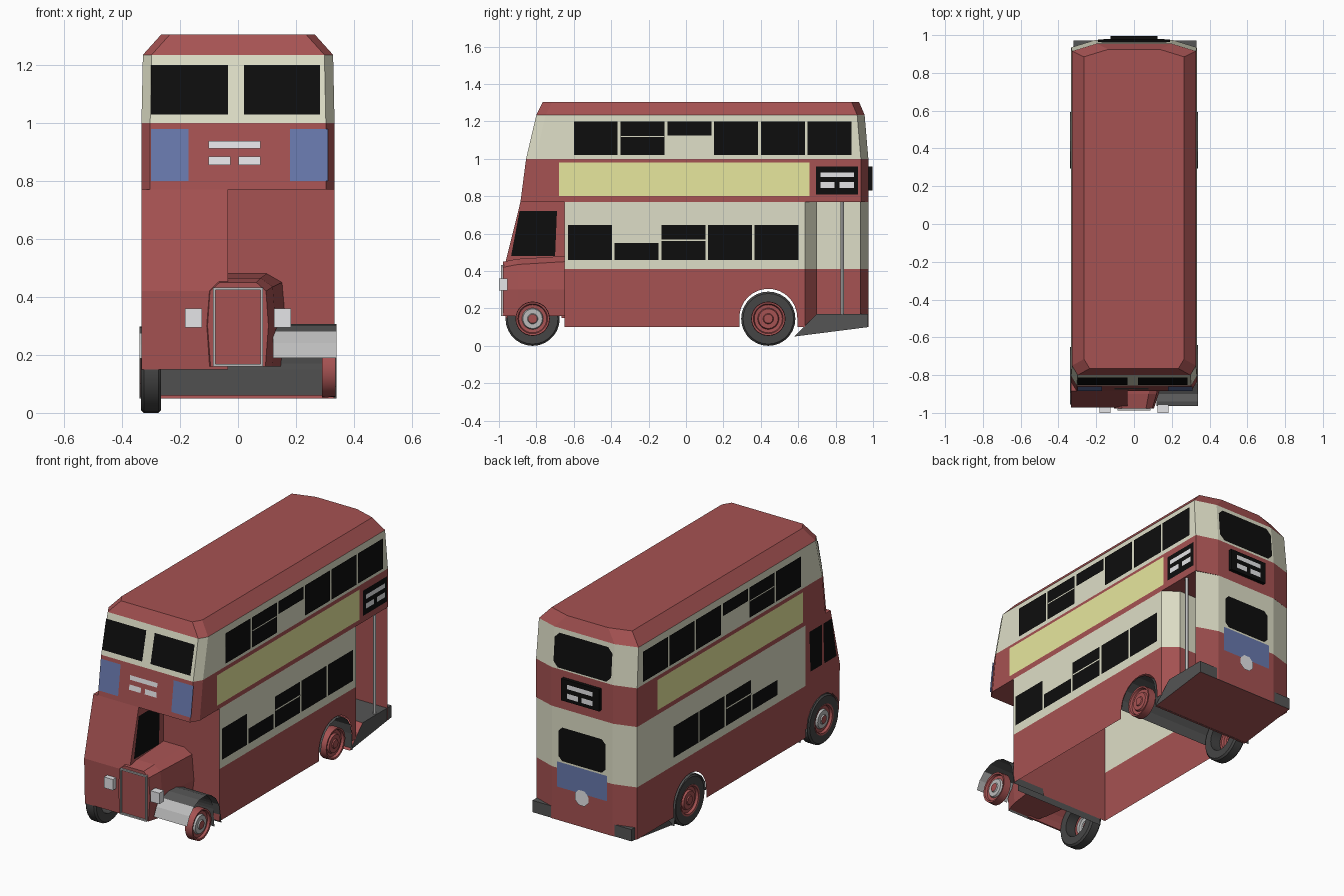
import bpy, bmesh
from math import sin, cos, pi
from mathutils import Vector

if "Cube" in bpy.data.objects:
    bpy.data.objects.remove(bpy.data.objects["Cube"])

COLOURS = {
    "red": (.38, .085, .085), "cream": (.73, .73, .57), "black": (.004, .004, .004),
    "yellow": (.85, .85, .36), "blue": (.14, .19, .42), "white": (.8, .8, .82),
    "dark_grey": (.09, .09, .09), "light_grey": (.5, .5, .5), "tyre_black": (.06, .06, .06),
}
NAMES = list(COLOURS)
MATS = []
for name, rgb in COLOURS.items():
    m = bpy.data.materials.new(name)
    m.use_nodes = True
    m.diffuse_color = (*rgb, 1)
    m.node_tree.nodes["Principled BSDF"].inputs["Base Color"].default_value = (*rgb, 1)
    MATS.append(m)


def finish(name, bm, rule, recalc=True, smooth=False):
    """Turn a bmesh into an object; rule is a colour or a function of a face."""
    if recalc:
        bmesh.ops.recalc_face_normals(bm, faces=bm.faces)
    bm.normal_update()
    for f in bm.faces:
        f.material_index = NAMES.index(rule if isinstance(rule, str) else rule(f))
    me = bpy.data.meshes.new(name)
    bm.to_mesh(me)
    bm.free()
    for m in MATS:
        me.materials.append(m)
    ob = bpy.data.objects.new(name, me)
    bpy.context.collection.objects.link(ob)
    if smooth:
        bpy.ops.object.select_all(action='DESELECT')
        ob.select_set(True)
        bpy.context.view_layer.objects.active = ob
        bpy.ops.object.shade_smooth_by_angle()
    return ob


def poly(bm, pts):
    return bm.faces.new([bm.verts.new(p) for p in pts])


def loft(name, rings, rule, caps=True):
    bm = bmesh.new()
    vs = [[bm.verts.new(p) for p in ring] for ring in rings]
    n = len(vs[0])
    for a, b in zip(vs, vs[1:]):
        for i in range(n):
            bm.faces.new((a[i], a[(i + 1) % n], b[(i + 1) % n], b[i]))
    if caps:
        bm.faces.new(vs[0])
        bm.faces.new(vs[-1])
    return finish(name, bm, rule)


def prism(name, yz, x0, x1, rule):
    return loft(name, [[(x, y, z) for y, z in yz] for x in (x0, x1)], rule)


def box(name, x, y, z, rule):
    prism(name, [(y[0], z[0]), (y[1], z[0]), (y[1], z[1]), (y[0], z[1])], x[0], x[1], rule)


def lathe(name, y, z, profile, rule, steps=28):
    """Spin (x, radius) points about an axle."""
    bm = bmesh.new()
    rows = [[bm.verts.new((x, y + r * cos(2 * pi * i / steps), z + r * sin(2 * pi * i / steps)))
             for i in range(steps)] for x, r in profile]
    for a, b in zip(rows, rows[1:]):
        for i in range(steps):
            j = (i + 1) % steps
            bm.faces.new((a[i], a[j], b[j], b[i]))
    bmesh.ops.remove_doubles(bm, verts=bm.verts, dist=.0001)
    return finish(name, bm, rule, smooth=True)


# Upper deck and roof
HW = .333
LEVELS = [(.77, -.885, .975, HW), (1.0, -.855, .975, HW), (1.235, -.80, .955, .328), (1.305, -.765, .925, .265)]


def plan(z, yf, yr, w):
    half = [(w, yf + .05), (w, yr - .04), (w - .13, yr)]
    pts = [(w - .03, yf)] + half
    return [(x, y, z) for x, y in pts] + [(-x, y, z) for x, y in reversed(pts)]


loft("upper_deck", [plan(*l) for l in LEVELS],
     lambda f: "cream" if 1.0 < f.calc_center_median().z < 1.235 and abs(f.normal.z) < .6 else "red")

# Lower deck walls, open underneath, with a rear entrance recess
outline = [(-HW, -.65), (HW, -.65), (HW, .635), (.25, .70), (-.2, .70), (-.2, .93),
           (HW, .93), (.2, .975), (-.2, .975), (-HW, .935)]
bm = bmesh.new()
for p, q in zip(outline, outline[1:] + outline[:1]):
    bottom = [(*p, .1)]
    if p[0] == q[0] and abs(p[1] - q[1]) > 1:
        s = 1 if q[1] > p[1] else -1
        bottom.append((p[0], .44 - s * .155, .1))
        for i in range(17):
            a = pi - pi * i / 16
            bottom.append((p[0], .44 + s * .155 * cos(a), .15 + .155 * sin(a)))
        bottom.append((p[0], .44 + s * .155, .1))
    poly(bm, bottom + [(*q, .1), (*q, .77), (*p, .77)])
bmesh.ops.bisect_plane(bm, geom=bm.verts[:] + bm.edges[:] + bm.faces[:], plane_co=(0, 0, .41), plane_no=(0, 0, 1))
finish("lower_deck", bm,
       lambda f: "cream" if f.calc_center_median().z > .42 and f.normal.y > -.9 else "red", recalc=False)

# Entrance platform and pole
prism("platform", [(.58, .05), (.70, .17), (.972, .17), (.972, .10)], -.32, .331,
      lambda f: "red" if f.normal.z < -.5 or f.normal.y < -.3 else "dark_grey")
bm = bmesh.new()
bmesh.ops.create_cone(bm, segments=12, radius1=.009, radius2=.009, depth=.6)
bmesh.ops.translate(bm, verts=bm.verts, vec=(.315, .835, .47))
finish("platform_pole", bm, "light_grey", smooth=True)

# Driver's cab with wheel arch
arch = [(-.81 + .145 * cos(pi * i / 12), .15 + .145 * sin(pi * i / 12)) for i in range(13)]
prism("cab", arch + [(-.965, .15), (-.972, .42), (-.885, .77), (-.65, .77), (-.65, .15)], -HW, -.035, "red")

# Bonnet, radiator surround and headlamps


def bonnet_ring(y, w, low, top):
    half = [(w * .9, low), (w, low + .14), (w * .92, top - .03), (w * .6, top)]
    return [(x, y, z) for x, z in half] + [(-x, y, z) for x, z in reversed(half)]


loft("bonnet", [bonnet_ring(-.978, .105, .16, .45), bonnet_ring(-.9, .13, .16, .465),
                bonnet_ring(-.65, .165, .16, .48)], "red")
for s in (-1, 1):
    box("radiator_side", sorted((s * .078, s * .087)), (-.988, -.97), (.16, .432), "light_grey")
    box("headlamp", (s * .153 - .029, s * .153 + .029), (-1, -.955), (.295, .36), "white")
for z in (.16, .423):
    box("radiator_bar", (-.087, .087), (-.988, -.97), (z, z + .009), "light_grey")


# Mudguards and arch liners
def guard(name, y, r, x0, x1, a0, a1, legs, rule):
    pts = [(y + r * cos(a0 + (a1 - a0) * i / 8), .15 + r * sin(a0 + (a1 - a0) * i / 8)) for i in range(9)]
    pts += legs
    bm = bmesh.new()
    for (ya, za), (yb, zb) in zip(pts, pts[1:]):
        poly(bm, [(x0, ya, za), (x1, ya, za), (x1, yb, zb), (x0, yb, zb)])
    bmesh.ops.remove_doubles(bm, verts=bm.verts, dist=.0001)
    finish(name, bm, rule)


def guard_colour(f):
    c = f.calc_center_median()
    return "light_grey" if c.y < -.86 and c.z < .28 else "dark_grey"


guard("rear_arch_liner", .44, .146, -.339, .339, pi, 0, [(.592, .05)], "dark_grey")
guard("front_mudguard_left", -.81, .158, .12, .339, pi * .92, 0, [(-.64, .09)], guard_colour)
guard("front_mudguard_right", -.81, .15, -.339, -.27, pi * .92, 0, [(-.65, .1)], guard_colour)
guard("front_arch_liner", -.81, .15, -.3, .3, pi / 3, 0, [(-.65, .06)], "dark_grey")

# Wheels
for y, place in ((-.82, "front"), (.44, "rear")):
    def hub(f, y=y, place=place):
        c = f.calc_center_median()
        r = (Vector((0, y, .145)) - Vector((0, c.y, c.z))).length
        return "light_grey" if place == "front" and .025 < r < .055 else "red"
    lathe(place + "_tyre", y, .145, [(-.265, .088), (-.265, .135), (-.275, .145), (-.325, .145),
                                     (-.335, .135), (-.335, .088), (-.265, .088)], "tyre_black")
    for s in (-1, 1):
        lathe(place + "_wheel", y, .145, [(s * .29, .092), (s * .336, .09), (s * .334, .08), (s * .32, .075),
                                          (s * .318, .057), (s * .33, .052), (s * .33, .028),
                                          (s * .336, .024), (s * .336, 0)], hub)


# Painted plates laid on each face
def edge(z, k):
    z = max(z, LEVELS[0][0])
    for a, b in zip(LEVELS, LEVELS[1:]):
        if z <= b[0]:
            return a[k] + (b[k] - a[k]) * (z - a[0]) / (b[0] - a[0])


FACES = {
    "front": lambda u, z, d: (u, edge(z, 1) - d, z),
    "rear": lambda u, z, d: (u, edge(z, 2) + d, z),
    "left": lambda u, z, d: (HW + d, u, z),
    "right": lambda u, z, d: (-HW - d, u, z),
}


def plate(name, face, u0, u1, z0, z1, colour, cut=0, d=.004):
    pts = [(u0, z0), (u1, z0), (u1, z1), (u0, z1)]
    if cut:
        c = cut
        pts = [(u0 + c, z0), (u1 - c, z0), (u1, z0 + c), (u1, z1 - c),
               (u1 - c, z1), (u0 + c, z1), (u0, z1 - c), (u0, z0 + c)]
    if face in ("rear", "right"):
        pts.reverse()
    bm = bmesh.new()
    poly(bm, [FACES[face](u, z, d) for u, z in pts])
    finish(name, bm, colour, recalc=False)


def lettering_bars(face, u, z, w, d):
    plate("sign_strip", face, u - w, u + w, z + .012, z + .038, "white", d=d)
    plate("sign_strip", face, u - w, u - w * .15, z - .045, z - .015, "white", d=d)
    plate("sign_strip", face, u + w * .15, u + w, z - .045, z - .015, "white", d=d)


# Side windows
for face in ("left", "right"):
    for i in range(6):
        y = -.6 + i * .25
        low = 1.125 if i == 2 else 1.02
        plate("upper_window", face, y, y + .235, low, 1.2, "black")
        if i == 1:
            plate("window_bar", face, y, y + .235, 1.117, 1.123, "cream", d=.006)
    for i in range(0 if face == "left" else 1, 5):
        y = -.63 + i * .249
        plate("lower_window", face, y, y + .235, .46, .55 if i == 1 else .645, "black")
        if i == 2:
            plate("window_bar", face, y, y + .235, .56, .568, "cream", d=.006)
plate("left_advert", "left", -.68, .66, .8, .98, "yellow")
plate("right_advert", "right", -.62, .75, .8, .98, "yellow")
plate("side_sign", "left", .695, .92, .81, .96, "black")
lettering_bars("left", .808, .89, .09, .007)

# Cab windows
for name, x, y0, y1, top in (("cab_inner_window", -.031, -.935, -.70, -.89),
                             ("cab_front_window", -.337, -.935, -.82, -.89),
                             ("cab_rear_window", -.337, -.80, -.69, -.80)):
    pts = [(x, y0, .48), (x, y1, .48), (x, y1 + .01, .72), (x, top, .72)]
    bm = bmesh.new()
    poly(bm, pts if x > -.1 else pts[::-1])
    finish(name, bm, "black", recalc=False)

# Front panels
plate("front_window", "front", -.3, -.035, 1.03, 1.2, "black")
plate("front_window", "front", .02, .283, 1.03, 1.2, "black")
for u in (-.3, .18):
    plate("front_poster", "front", u, u + .13, .8, .98, "blue")
lettering_bars("front", -.012, .9, .09, .006)

# Rear panels
plate("rear_upper_window", "rear", -.19, .19, 1.01, 1.21, "black", cut=.03)
plate("rear_lower_window", "rear", -.155, .155, .46, .66, "black", cut=.025)
plate("rear_poster", "rear", -.165, .165, .3, .45, "blue")
plate("rear_disc", "rear", -.045, .045, .23, .32, "white", cut=.026, d=.007)
box("rear_sign", (-.125, .125), (.96, .996), (.83, .96), "black")
lettering_bars("rear", 0, .897, .085, .0245)
